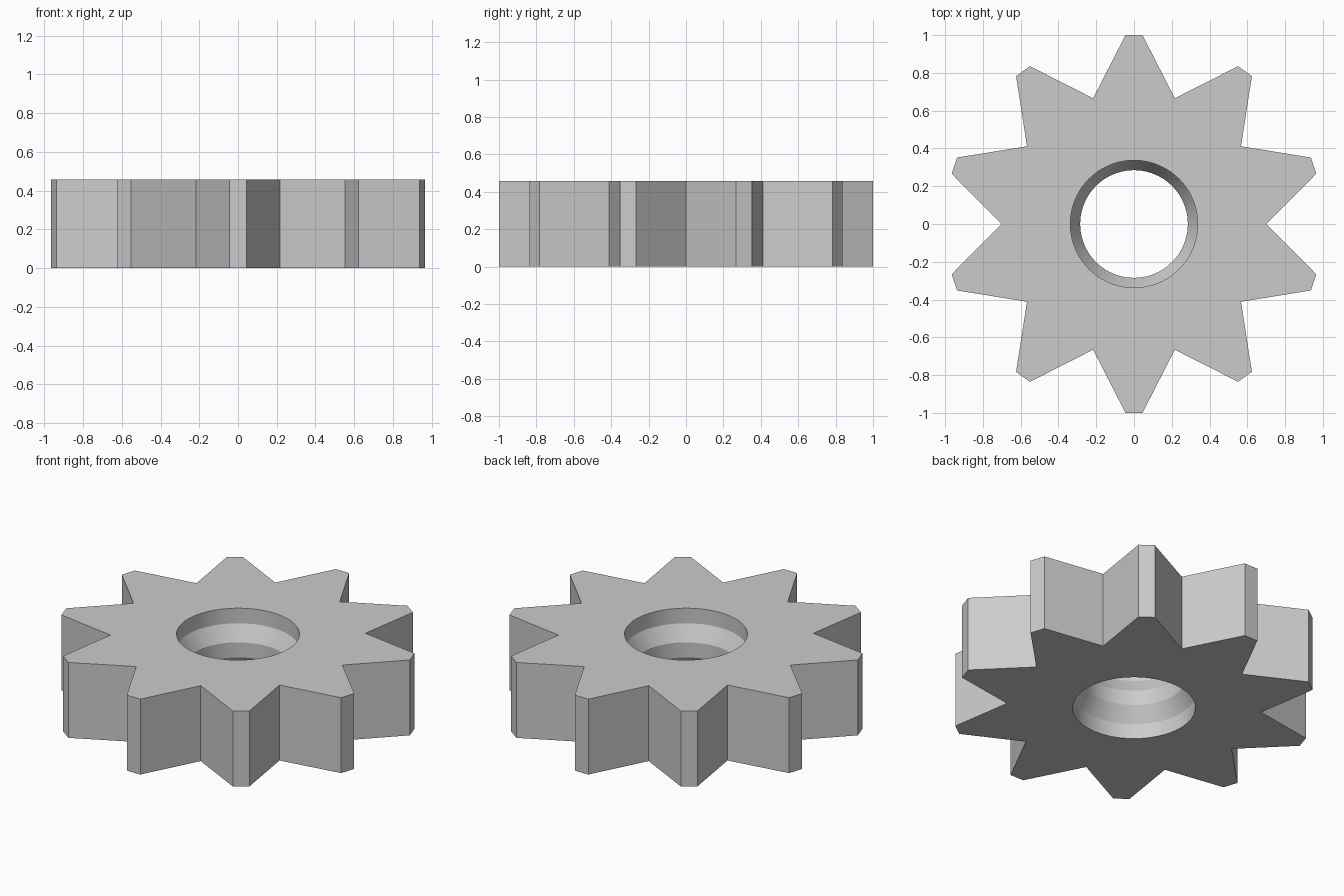
import bpy, bmesh
from math import pi, sin, cos, radians

cube = bpy.data.objects.get("Cube")
if cube:
    bpy.data.objects.remove(cube, do_unlink=True)

TEETH = 10
HEIGHT = 0.457
ROOT_RADIUS = 0.70
TIP_HALF_WIDTH = 0.045
ARC_STEPS = 8                 # bore segments per tooth
WIDE, NARROW = 0.337, 0.285   # bore radii at the ends and at the waist
BORE = [WIDE, WIDE, NARROW, NARROW, WIDE, WIDE]   # bottom to top, even bands


def polar(radius, angle):
    """Point at an angle measured from the back (+y)."""
    return radius * sin(angle), radius * cos(angle)


def add_sector(bm):
    """One tooth, its share of the top and bottom, and its share of the bore."""
    half = pi / TEETH
    outline = [polar(ROOT_RADIUS, -half), (-TIP_HALF_WIDTH, 1.0),
               (TIP_HALF_WIDTH, 1.0), polar(ROOT_RADIUS, half)]
    low, high = [[bm.verts.new((x, y, z)) for x, y in outline]
                 for z in (0, HEIGHT)]
    angles = [half * (2 * i / ARC_STEPS - 1) for i in range(ARC_STEPS + 1)]
    rings = []
    for level, radius in enumerate(BORE):
        z = HEIGHT * level / (len(BORE) - 1)
        rings.append([bm.verts.new((*polar(radius, a), z)) for a in angles])
    # Flat ends
    bm.faces.new(low + rings[0][::-1])
    bm.faces.new(high[::-1] + rings[-1])
    # Tooth flanks and bore wall
    for a, b in [(low, high)] + list(zip(rings[1:], rings[:-1])):
        for i in range(len(a) - 1):
            bm.faces.new((a[i], b[i], b[i + 1], a[i + 1]))


# Repeat the sector around the axis and weld it together
bm = bmesh.new()
add_sector(bm)
sector = bm.verts[:] + bm.edges[:] + bm.faces[:]
bmesh.ops.spin(bm, geom=sector, cent=(0, 0, 0), axis=(0, 0, 1),
               angle=2 * pi * (TEETH - 1) / TEETH, steps=TEETH - 1,
               use_duplicate=True)
bmesh.ops.remove_doubles(bm, verts=bm.verts[:], dist=0.0005)
bmesh.ops.recalc_face_normals(bm, faces=bm.faces[:])

mesh = bpy.data.meshes.new("toothed_wheel")
bm.to_mesh(mesh)
bm.free()
wheel = bpy.data.objects.new("toothed_wheel", mesh)
bpy.context.collection.objects.link(wheel)

# Plain grey metal
grey = bpy.data.materials.new("light_grey")
grey.use_nodes = True
colour = (0.6, 0.6, 0.6, 1)
grey.diffuse_color = colour
grey.node_tree.nodes["Principled BSDF"].inputs["Base Color"].default_value = colour
mesh.materials.append(grey)

# Smooth around the bore, sharp between its bands and on the teeth
bpy.ops.object.select_all(action="DESELECT")
wheel.select_set(True)
bpy.context.view_layer.objects.active = wheel
bpy.ops.object.shade_smooth_by_angle(angle=radians(20))
